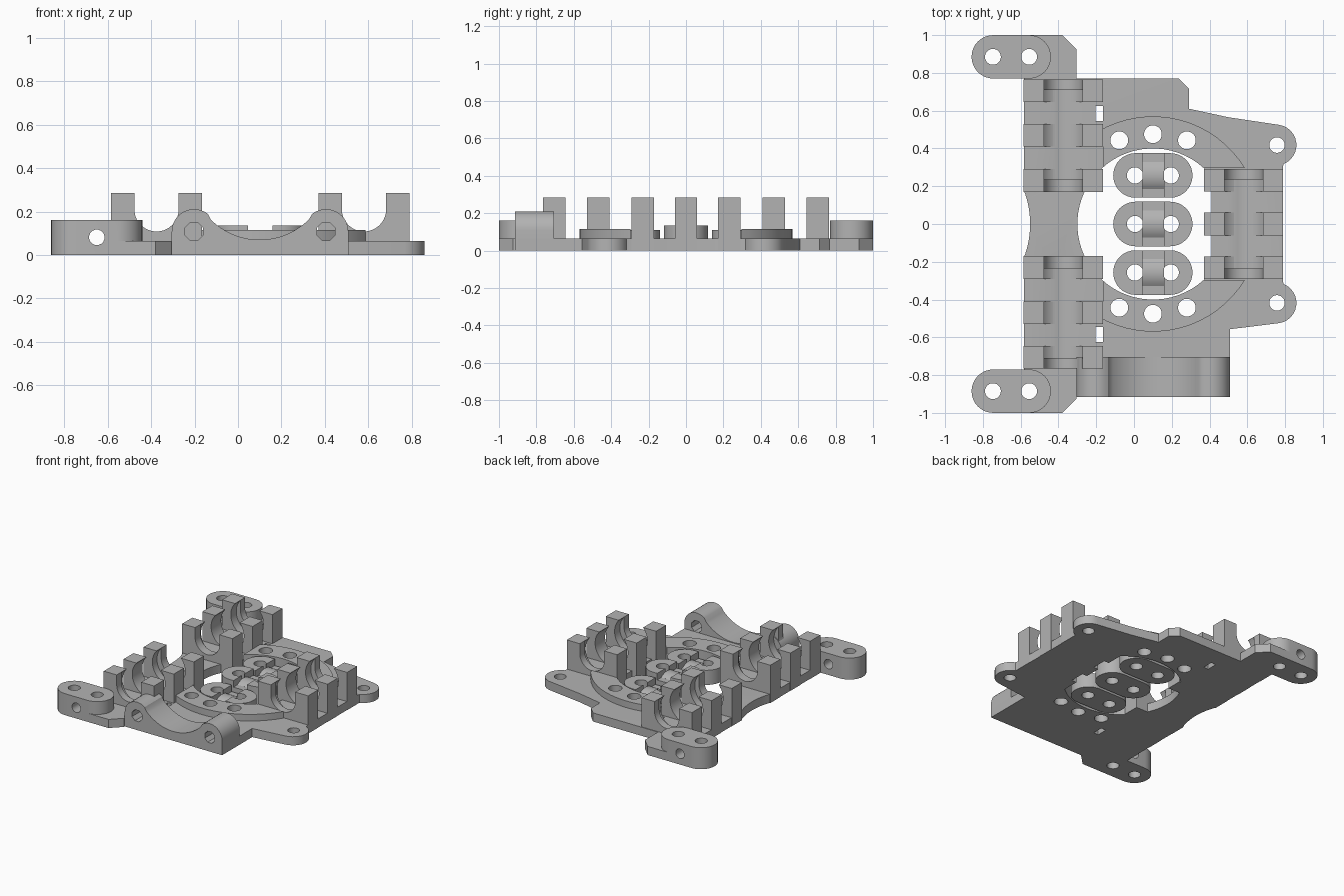
import bpy, bmesh, math
from mathutils import Vector

if "Cube" in bpy.data.objects:
    bpy.data.objects.remove(bpy.data.objects["Cube"], do_unlink=True)

grey = bpy.data.materials.new("plain grey plastic")
grey.use_nodes = True
grey.diffuse_color = (0.45, 0.45, 0.45, 1)
grey.node_tree.nodes["Principled BSDF"].inputs["Base Color"].default_value = (0.45, 0.45, 0.45, 1)

PLATE = 0.065      # plate thickness
POST = 0.285       # clip height
LEFT_X, RIGHT_X = -0.375, 0.58
HUB = 0.1          # x of the round opening


def arc(cx, cy, r, start, end, n=12):
    steps = [math.radians(start + (end - start) * i / n) for i in range(n + 1)]
    return [(cx + r * math.cos(a), cy + r * math.sin(a)) for a in steps]


def circle(cx, cy, r, n=32):
    return arc(cx, cy, r, 180 / n, 360 + 180 / n, n)[:-1]


def rect(x0, x1, y0, y1):
    return [(x0, y0), (x1, y0), (x1, y1), (x0, y1)]


def stadium(cx, cy, half, r):
    return arc(cx + half - r, cy, r, -90, 90, 16) + arc(cx - half + r, cy, r, 90, 270, 16)


def prism(name, profile, lo, hi, axis="Z"):
    """Extrude an xy profile along z, or an xz profile along y."""
    bm = bmesh.new()
    if axis == "Z":
        verts = [bm.verts.new((u, v, lo)) for u, v in profile]
        move = Vector((0, 0, hi - lo))
    else:
        verts = [bm.verts.new((u, lo, v)) for u, v in profile]
        move = Vector((0, hi - lo, 0))
    face = bm.faces.new(verts)
    top = bmesh.ops.extrude_face_region(bm, geom=[face])["geom"]
    bmesh.ops.translate(bm, vec=move, verts=[g for g in top if isinstance(g, bmesh.types.BMVert)])
    bmesh.ops.recalc_face_normals(bm, faces=bm.faces)
    mesh = bpy.data.meshes.new(name)
    bm.to_mesh(mesh)
    bm.free()
    mesh.materials.append(grey)
    obj = bpy.data.objects.new(name, mesh)
    bpy.context.collection.objects.link(obj)
    return obj


def combine(obj, others, operation="DIFFERENCE"):
    """Apply booleans in turn and discard the helper solids."""
    for other in others:
        mod = obj.modifiers.new("shape", "BOOLEAN")
        mod.operation, mod.solver, mod.object = operation, "EXACT", other
    graph = bpy.context.evaluated_depsgraph_get()
    mesh = bpy.data.meshes.new_from_object(obj.evaluated_get(graph))
    obj.modifiers.clear()
    obj.data = mesh
    for other in others:
        bpy.data.objects.remove(other, do_unlink=True)


def drill(x, y, r, n=32):
    return prism("drill", circle(x, y, r, n), -0.1, 0.4)


def bore(x, z, r, lo, hi, n=40):
    return prism("bore", circle(x, z, r, n), lo, hi, "Y")


def bearing_seats():
    """Cylindrical seats for the two left bearings and the right one."""
    r, z = 0.137, 0.192
    return [bore(LEFT_X, z, r, 0.235, 0.71), bore(LEFT_X, z, r, -0.71, -0.235),
            bore(RIGHT_X, z, r, -0.235, 0.235)]


# Base plate with ears on the right
outline = [(-0.583, -0.77), (-0.3, -0.77), (-0.3, -0.9), (0.508, -0.9), (0.508, -0.557)]
outline += arc(0.752, -0.418, 0.108, -82, 68)
outline += [(0.788, -0.3), (0.788, 0.3)]
outline += arc(0.752, 0.418, 0.108, -68, 82)
outline += [(0.5, 0.565), (0.292, 0.61), (0.292, 0.715), (0.237, 0.77), (-0.583, 0.77)]
base = prism("base_plate", outline, 0, PLATE)
combine(base, [drill(HUB, 0, 0.4, 64)])
combine(base, [prism("bridge", rect(0.41, 0.788, -0.31, 0.31), 0, PLATE)], "UNION")

ring_holes = [(HUB, 0.475), (-0.078, 0.443), (0.28, 0.443)]
cuts = [drill(-1.047, 0, 0.497, 128)] + bearing_seats()
for side in (-1, 1):
    cuts.append(drill(0.757, side * 0.418, 0.041))
    cuts.append(prism("slot", rect(-0.205, -0.165, side * 0.585 - 0.04, side * 0.585 + 0.04), -0.1, 0.4))
    cuts += [drill(x, side * y, 0.047) for x, y in ring_holes]
combine(base, cuts)

# Raised ring around the opening
ring = prism("raised_ring", circle(HUB, 0, 0.57, 64), 0.03, 0.115)
cuts = [drill(HUB, 0, 0.4, 64),
        prism("right_gap", rect(0.36, 0.9, -0.297, 0.297), -0.1, 0.4),
        prism("left_gap", rect(-0.9, -0.165, -0.7, 0.7), -0.1, 0.4)]
cuts += [drill(x, s * y, 0.047) for x, y in ring_holes for s in (-1, 1)]
combine(ring, cuts)


# Bearing clips: rows of posts with round seats and narrower rod lips
def clip(name, x, y):
    post = prism(name, rect(x - 0.21, x + 0.21, y - 0.06, y + 0.06), 0, POST)
    rod = [(x + 0.102, 0.4)] + arc(x, 0.21, 0.102, 0, -180, 20) + [(x - 0.102, 0.4)]
    combine(post, [prism("rod", rod, y - 0.1, y + 0.1, "Y")])
    combine(post, bearing_seats())


for y in (-0.705, -0.47, -0.23, 0.23, 0.47, 0.705):
    clip("left_bearing_clip", LEFT_X, y)
for y in (-0.232, 0, 0.232):
    clip("right_bearing_clip", RIGHT_X, y)

# Front cradle: two rounded humps with a dip between
profile = [(-0.305, 0), (0.508, 0)]
profile += arc(0.405, 0.108, 0.103, 0, 128)
profile += arc(HUB, 0.39, 0.32, -45, -135, 24)
profile += arc(-0.202, 0.108, 0.103, 52, 180)
cradle = prism("front_cradle", profile, -0.915, -0.705, "Y")
combine(cradle, [bore(x, 0.108, 0.045, -1, -0.6, 8) for x in (-0.202, 0.405)])

# Belt lugs on the left corners, each with a chamfered tab
for side, word in ((-1, "front"), (1, "back")):
    y = side * 0.885
    lug = prism(word + "_belt_lug", stadium(-0.65, y, 0.21, 0.115), 0, 0.162)
    tab = [(-0.65, 0.77), (-0.305, 0.77), (-0.305, 0.925), (-0.38, 1.0), (-0.65, 1.0)]
    combine(lug, [prism("tab", [(u, side * v) for u, v in tab], 0, PLATE)], "UNION")
    combine(lug, [drill(-0.747, y, 0.042), drill(-0.555, y, 0.042),
                  bore(-0.65, 0.081, 0.036, y - 0.3, y + 0.3, 16)])

# Loose clamp pads inside the opening
for y, top in ((-0.257, 0.11), (0, 0.135), (0.257, 0.11)):
    pad = prism("clamp_pad", stadium(HUB, y, 0.21, 0.118), 0, top)
    cuts = [drill(HUB + dx, y, 0.043) for dx in (-0.095, 0.095)]
    cuts.append(prism("groove", rect(0.045, 0.158, y - 0.2, y + 0.2), top - 0.05, 0.4))
    combine(pad, cuts)
    saddle = [(y - 0.07, top - 0.05), (y + 0.07, top - 0.05)]
    saddle += arc(y, top - 0.14, 0.115, 52, 128, 8)
    arch = prism("clamp_saddle", [(u, v) for u, v in saddle], -0.158, -0.045, "Y")
    arch.rotation_euler.z = math.pi / 2

# Smooth the round walls, keep the edges crisp
for obj in bpy.context.scene.objects:
    if obj.type == "MESH" and grey.name in obj.data.materials:
        obj.data.polygons.foreach_set("use_smooth", [True] * len(obj.data.polygons))
        obj.data.set_sharp_from_angle(angle=math.radians(30))
